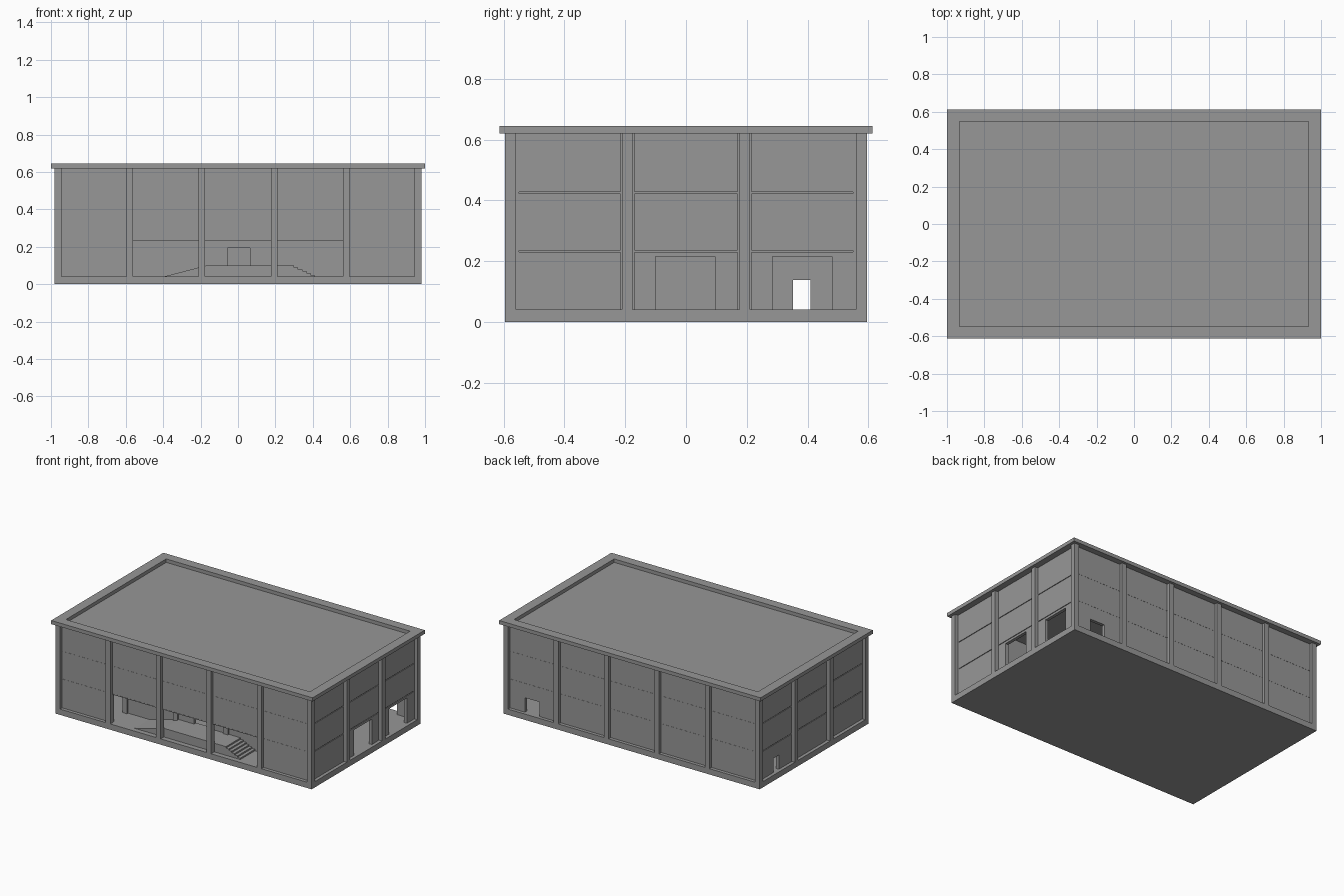
import bpy, bmesh

if "Cube" in bpy.data.objects:
    bpy.data.objects.remove(bpy.data.objects["Cube"])

GREY = bpy.data.materials.new("dark_grey")
GREY.diffuse_color = (0.31, 0.31, 0.31, 1)
GREY.use_nodes = True
GREY.node_tree.nodes["Principled BSDF"].inputs["Base Color"].default_value = GREY.diffuse_color


def add_object(name, bm):
    me = bpy.data.meshes.new(name)
    bm.to_mesh(me)
    bm.free()
    me.materials.append(GREY)
    ob = bpy.data.objects.new(name, me)
    bpy.context.collection.objects.link(ob)
    return ob


def box(name, x0, x1, y0, y1, z0, z1):
    bm = bmesh.new()
    bmesh.ops.create_cube(bm, size=1)
    for v in bm.verts:
        v.co = (x1 if v.co.x > 0 else x0, y1 if v.co.y > 0 else y0, z1 if v.co.z > 0 else z0)
    return add_object(name, bm)


def prism(name, profile, y0, y1):
    """Extrude an x-z profile along y."""
    bm = bmesh.new()
    f = bm.faces.new([bm.verts.new((x, y0, z)) for x, z in profile])
    ext = bmesh.ops.extrude_face_region(bm, geom=[f])
    for v in ext["geom"]:
        if isinstance(v, bmesh.types.BMVert):
            v.co.y = y1
    bmesh.ops.recalc_face_normals(bm, faces=bm.faces)
    return add_object(name, bm)


def wall(name, axis, a0, a1, d0, d1, z0, z1, openings=()):
    """Wall along an axis, pieced around openings (start, end, sill, head)."""
    def piece(s, e, lo, hi):
        if e - s > 1e-5 and hi - lo > 1e-5:
            if axis == "x":
                box(name, s, e, d0, d1, lo, hi)
            else:
                box(name, d0, d1, s, e, lo, hi)
    cur = a0
    for s, e, lo, hi in sorted(openings):
        piece(cur, s, z0, z1)
        piece(s, e, z0, min(lo, z1))
        piece(s, e, max(hi, z0), z1)
        cur = e
    piece(cur, a1, z0, z1)


BX, BY = 0.98, 0.595        # outer face of base and pillars
WX, WY = 0.957, 0.572       # outer face of recessed walls
T = 0.022                   # wall thickness
F, TOP = 0.04, 0.62         # ground floor level, wall top
P = 0.035                   # pillar width
G = 0.005                   # joint width and depth in the side cladding
LOBBY = -0.40               # lobby back wall

# Base slab
box("base_slab", -BX, BX, -BY, BY, 0, F)

# Front and back walls
wall("front_wall", "x", -WX, WX, -WY, -WY + T, F, TOP, [(-0.565, 0.565, F, 0.235)])
wall("back_wall", "x", -WX, WX, WY - T, WY, F, TOP, [(0.72, 0.832, F, 0.14)])

# Side walls: backing plus cladding panels with open joints
doors = {1: [(-0.10, 0.095, F, 0.215), (0.285, 0.48, F, 0.215)], -1: [(0.352, 0.41, F, 0.138)]}
for s, holes in doors.items():
    wall("side_wall", "y", -WY + T, WY - T, *sorted((s * (WX - T), s * (WX - G))), F, TOP, holes)
    for y0, y1 in ((-0.56, -0.21), (-0.175, 0.175), (0.21, 0.56)):
        bay = [h for h in holes if y0 < h[0] < y1]
        for z0, z1 in ((F, 0.230), (0.235, 0.422), (0.427, TOP)):
            wall("side_cladding", "y", y0 + G, y1 - G, *sorted((s * (WX - G), s * WX)),
                 z0, z1, bay if z0 == F else ())

# Faint storey bands on the long walls
for s in (-1, 1):
    for z in (0.2325, 0.4245):
        wall("storey_band", "x", -0.945, 0.945, *sorted((s * (WY - 0.01), s * (WY + 0.001))),
             z + 0.0025, z + 0.0075)

# Pillars around the outside
for x in (-0.9625, -0.578, -0.193, 0.193, 0.578, 0.9625):
    for s in (-1, 1):
        box("long_side_pillar", x - P / 2, x + P / 2, *sorted((s * BY, s * (BY - P))), F, TOP)
for y in (-0.193, 0.193):
    for s in (-1, 1):
        box("short_side_pillar", *sorted((s * BX, s * (BX - P))), y - P / 2, y + P / 2, F, TOP)

# Recessed lobby: back wall with door, ceiling, inner pillars
wall("lobby_back_wall", "x", -0.58, 0.58, LOBBY, LOBBY + T, F, 0.235, [(-0.055, 0.065, 0.10, 0.195)])
box("lobby_ceiling", -0.595, 0.595, -WY + T, LOBBY + T, 0.235, 0.245)
for x in (-0.578, -0.193, 0.193, 0.578):
    box("lobby_pillar", x - P / 2, x + P / 2, LOBBY - 0.012, LOBBY + T, F, 0.235)

# Entrance platform, ramp and steps
box("entrance_platform", -0.17, 0.30, -0.56, LOBBY, F, 0.10)
prism("entrance_ramp", [(-0.40, F), (-0.17, F), (-0.17, 0.10)], -0.56, LOBBY)
steps = [(0.30, F)]
for i in range(5):
    z = 0.09 - 0.01 * i
    steps += [(0.30 + 0.022 * i, z), (0.322 + 0.022 * i, z)]
steps.append((0.41, F))
prism("entrance_steps", steps, -0.56, LOBBY)

# Roof deck and parapet cornice
box("roof_deck", -WX + T, WX - T, -WY + T, WY - T, 0.608, 0.621)
Z = (0.62, 0.645)
for s in (-1, 1):
    box("cornice_long", -1, 1, *sorted((s * 0.613, s * 0.548)), *Z)
    box("cornice_short", *sorted((s * 1.0, s * 0.933)), -0.548, 0.548, *Z)
